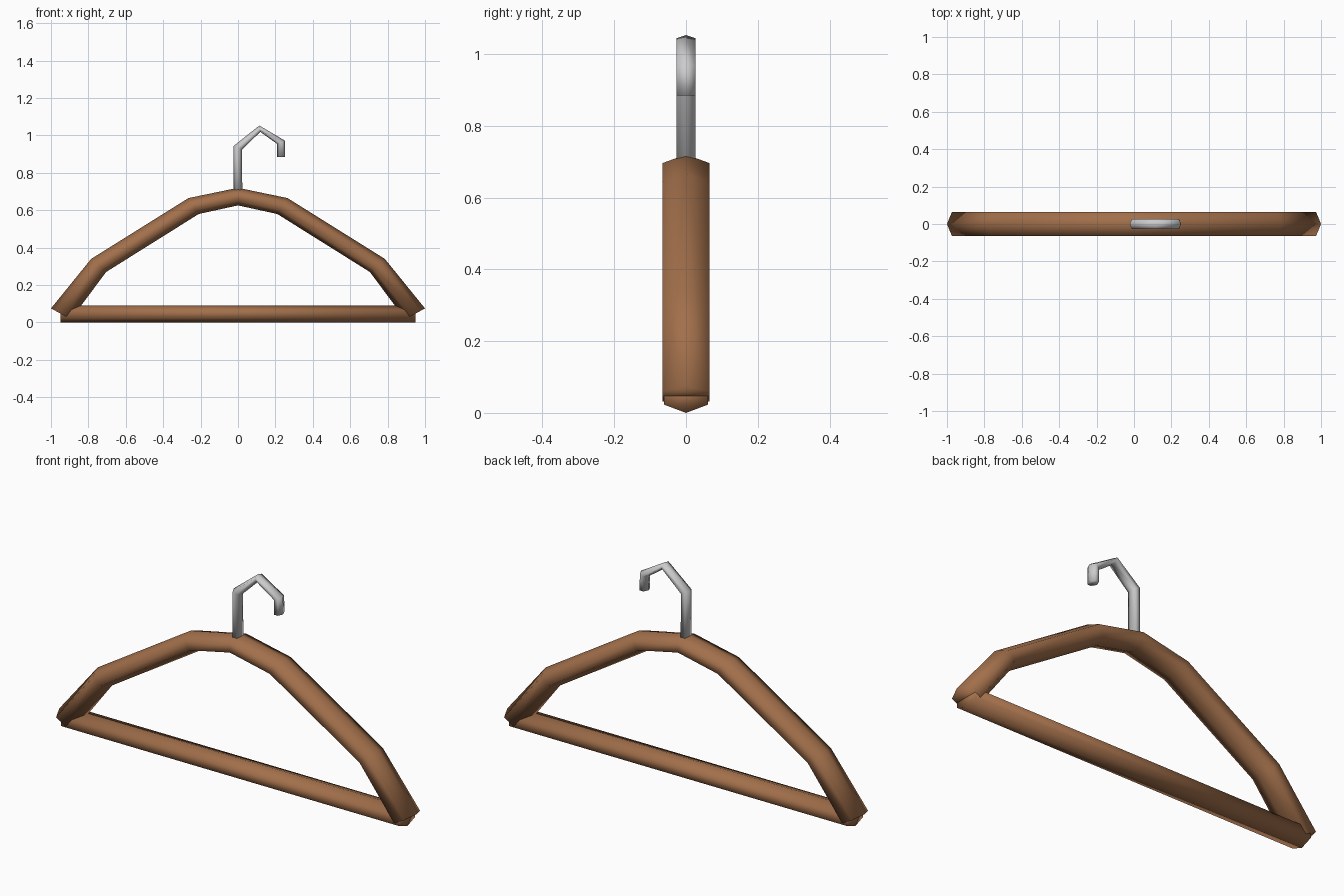
import bpy, bmesh
from math import sin, cos, pi
from mathutils import Vector

if "Cube" in bpy.data.objects:
    bpy.data.objects.remove(bpy.data.objects["Cube"])

wood = bpy.data.materials.new("brown_wood")
wood.diffuse_color = (0.36, 0.16, 0.07, 1)
wood.use_nodes = True
wood.node_tree.nodes["Principled BSDF"].inputs["Base Color"].default_value = wood.diffuse_color


def sweep(name, rings, half_y, mat=None):
    """Loft six-sided sections; each ring is (outer x, outer z, inner x, inner z)."""
    bm = bmesh.new()
    loops = []
    for ox, oz, ix, iz in rings:
        outer, inner = Vector((ox, 0, oz)), Vector((ix, 0, iz))
        mid, arm = (outer + inner) / 2, (outer - inner) / 2
        side = Vector((0, half_y / cos(pi / 6), 0))
        loops.append([bm.verts.new(mid + arm * cos(i * pi / 3) + side * sin(i * pi / 3))
                      for i in range(6)])
    for a, b in zip(loops, loops[1:]):
        for i in range(6):
            j = (i + 1) % 6
            bm.faces.new((a[i], a[j], b[j], b[i]))
    bm.faces.new(loops[0])
    bm.faces.new(loops[-1])
    bmesh.ops.recalc_face_normals(bm, faces=bm.faces)
    for f in bm.faces:
        f.smooth = True
    me = bpy.data.meshes.new(name)
    bm.to_mesh(me)
    bm.free()
    if mat:
        me.materials.append(mat)
    ob = bpy.data.objects.new(name, me)
    bpy.context.collection.objects.link(ob)
    return ob


# Shoulder arch: right half mirrored to the left
half = [(0.265, 0.665, 0.21, 0.58),
        (0.785, 0.34, 0.705, 0.27),
        (1.0, 0.075, 0.893, 0.018)]
left = [(-a, b, -c, d) for a, b, c, d in reversed(half)]
sweep("shoulder_arch", left + [(0, 0.72, 0, 0.626)] + half, 0.065, wood)

# Trouser bar
sweep("trouser_bar", [(-0.948, 0.092, -0.948, 0), (0.948, 0.092, 0.948, 0)], 0.061, wood)

# Metal hook
sweep("hook", [(-0.023, 0.68, 0.023, 0.68),
               (-0.023, 0.944, 0.022, 0.925),
               (0.114, 1.053, 0.119, 1.019),
               (0.251, 0.972, 0.209, 0.955),
               (0.252, 0.885, 0.208, 0.885)], 0.026)
